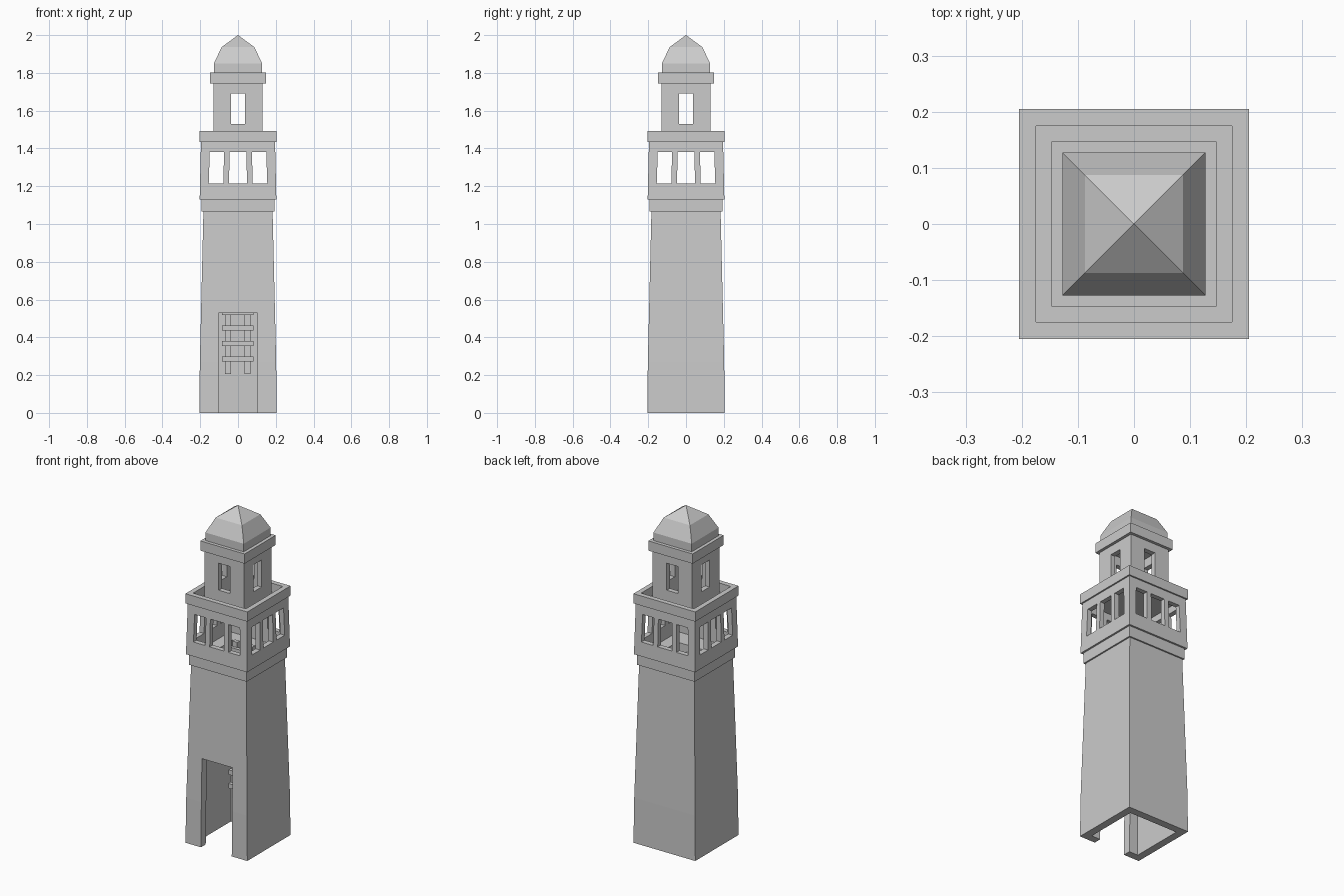
import bpy

if "Cube" in bpy.data.objects:
    bpy.data.objects.remove(bpy.data.objects["Cube"])


def mesh_object(name, verts, faces):
    me = bpy.data.meshes.new(name)
    me.from_pydata(verts, [], faces)
    ob = bpy.data.objects.new(name, me)
    bpy.context.collection.objects.link(ob)
    return ob


def loft(name, profile, closed=False):
    """Stack of square sections (half width, z); closed joins last to first for hollow walls."""
    verts, faces = [], []
    for h, z in profile:
        verts += [(-h, -h, z), (h, -h, z), (h, h, z), (-h, h, z)]
    n = len(profile)
    for i in range(n if closed else n - 1):
        a, b = i * 4, ((i + 1) % n) * 4
        for k in range(4):
            m = (k + 1) % 4
            faces.append((a + k, a + m, b + m, b + k))
    if not closed:
        faces += [(3, 2, 1, 0), tuple(range(4 * n - 4, 4 * n))]
    return mesh_object(name, verts, faces)


def box(name, x0, x1, y0, y1, z0, z1, s=1.0):
    """Box whose top is scaled by s about the z axis."""
    verts = [(x * t, y * t, z) for z, t in ((z0, 1), (z1, s))
             for x, y in ((x0, y0), (x1, y0), (x1, y1), (x0, y1))]
    faces = [(3, 2, 1, 0), (4, 5, 6, 7), (0, 1, 5, 4),
             (1, 2, 6, 5), (2, 3, 7, 6), (3, 0, 4, 7)]
    return mesh_object(name, verts, faces)


def cut(ob, cutters):
    bpy.context.view_layer.objects.active = ob
    for c in cutters:
        mod = ob.modifiers.new("cut", 'BOOLEAN')
        mod.operation = 'DIFFERENCE'
        mod.solver = 'EXACT'
        mod.object = c
        bpy.ops.object.modifier_apply(modifier=mod.name)
        bpy.data.objects.remove(c)


def cross_cutters(x0, x1, z0, z1, s=1.0):
    """Openings through both pairs of walls."""
    return [box("cutter_y", x0, x1, -0.3, 0.3, z0, z1, s),
            box("cutter_x", -0.3, 0.3, x0, x1, z0, z1, s)]


# Tapered hollow shaft with a doorway
shaft = loft("shaft", [(0.205, 0), (0.202, 0.27), (0.183, 1.066),
                       (0.14, 1.066), (0.16, 0)], True)
cut(shaft, [box("door_cutter", -0.102, 0.102, -0.3, -0.1, -0.1, 0.528)])

# String course and belfry floor with a ladder hatch
course = loft("string_course", [(0.192, 1.066), (0.192, 1.13)])
cut(course, [box("hatch_cutter", -0.1, 0.1, -0.06, 0.09, 1.0, 1.2)])

# Belfry with three openings on each side
belfry = loft("belfry", [(0.203, 1.13), (0.196, 1.435), (0.168, 1.435), (0.172, 1.13)], True)
for x0, x1 in ((-0.155, -0.077), (-0.047, 0.047), (0.077, 0.155)):
    cut(belfry, cross_cutters(x0, x1, 1.215, 1.38, 0.965))

# Parapet and roof deck
loft("parapet", [(0.205, 1.435), (0.205, 1.493), (0.175, 1.493), (0.175, 1.435)], True)
loft("roof_deck", [(0.18, 1.42), (0.18, 1.44)])

# Lantern room with one window on each side
lantern = loft("lantern", [(0.13, 1.44), (0.13, 1.75), (0.1, 1.75), (0.1, 1.44)], True)
cut(lantern, cross_cutters(-0.037, 0.037, 1.53, 1.692))
loft("lantern_cornice", [(0.147, 1.745), (0.147, 1.803)])

# Faceted dome
loft("dome", [(0.127, 1.803), (0.127, 1.851), (0.087, 1.936), (0.0005, 2.0)])

# Ladder inside the shaft
for x, side in ((-0.053, "left"), (0.05, "right")):
    box("ladder_rail_" + side, x - 0.016, x + 0.016, 0.045, 0.07, 0.207, 1.15)
for i in range(11):
    z = 0.285 + 0.082 * i
    box("ladder_rung", -0.084, 0.081, 0.028, 0.05, z - 0.014, z + 0.014)
